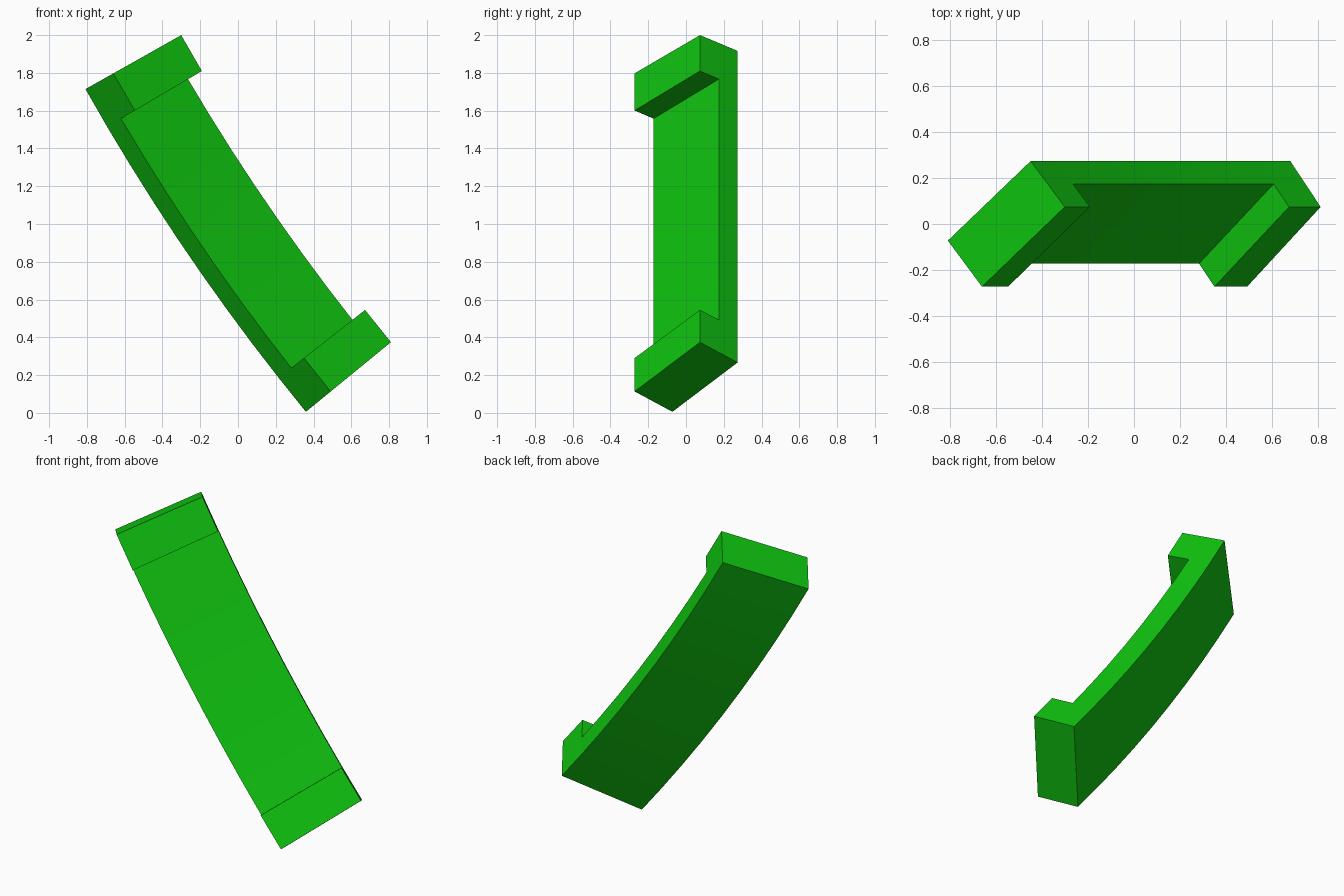
import bpy, bmesh, math

cube = bpy.data.objects.get("Cube")
if cube:
    bpy.data.objects.remove(cube, do_unlink=True)

green = bpy.data.materials.new("bright green")
green.use_nodes = True
colour = (0.005, 0.56, 0.005, 1.0)
green.diffuse_color = colour
green.node_tree.nodes["Principled BSDF"].inputs["Base Color"].default_value = colour

# Arc that the bar follows, in the xz plane
CX, CZ = 9.633, 7.593
MID = math.atan2(-0.564, -0.8257)     # direction from arc centre to bar middle
HALF = math.radians(4.953)
SEGMENTS = 9                          # the end lips take one segment each

# Cross-section of the bar as (radius, y): front right, back right, back left, front left
section = [(11.485, 0.174), (11.57, 0.273), (11.982, -0.072), (11.897, -0.172)]
LIP_R, LIP_Y = -0.085, -0.1           # how far the end lips rise from the bar


def point(r, y, angle):
    return (CX + r * math.cos(angle), y, CZ + r * math.sin(angle))


# Curved bar: sweep the section along the arc
bm = bmesh.new()
rings = []
for i in range(SEGMENTS + 1):
    angle = MID - HALF + 2 * HALF * i / SEGMENTS
    rings.append([bm.verts.new(point(r, y, angle)) for r, y in section])
front_faces = []
for a, b in zip(rings, rings[1:]):
    for j in range(4):
        k = (j + 1) % 4
        face = bm.faces.new((a[j], a[k], b[k], b[j]))
        if j == 3:
            front_faces.append(face)
bm.faces.new(rings[0])
bm.faces.new(rings[-1][::-1])

# End lips: raise the first and last front faces
for face in (front_faces[0], front_faces[-1]):
    result = bmesh.ops.extrude_face_region(bm, geom=[face])
    for v in result["geom"]:
        if isinstance(v, bmesh.types.BMVert):
            dx, dz = v.co.x - CX, v.co.z - CZ
            r = math.hypot(dx, dz)
            v.co = point(r + LIP_R, v.co.y + LIP_Y, math.atan2(dz, dx))
    if face.is_valid:
        bmesh.ops.delete(bm, geom=[face], context='FACES_ONLY')

bmesh.ops.recalc_face_normals(bm, faces=bm.faces)
mesh = bpy.data.meshes.new("curved_handle")
bm.to_mesh(mesh)
bm.free()
mesh.materials.append(green)
handle = bpy.data.objects.new("curved_handle", mesh)
bpy.context.collection.objects.link(handle)
